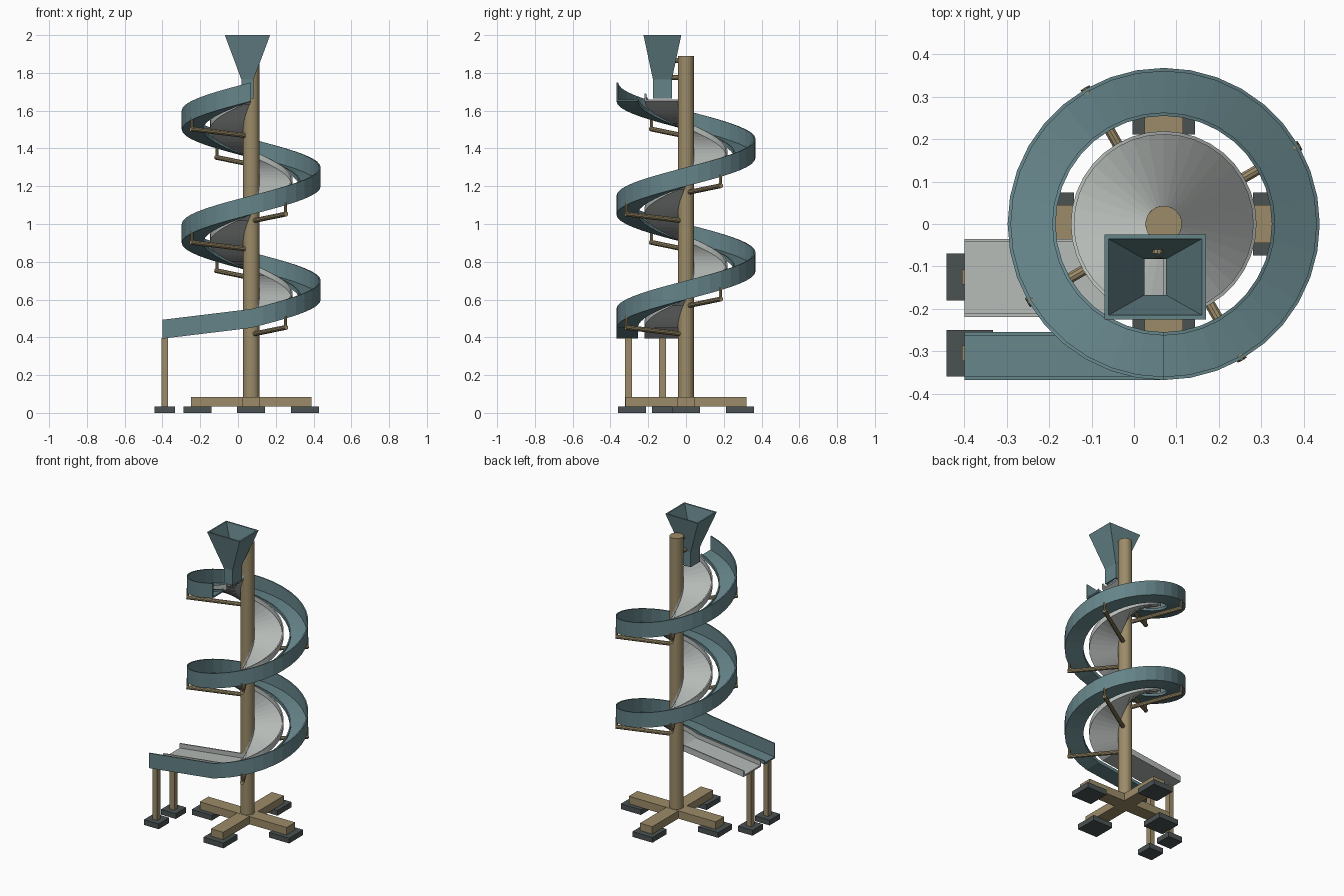
import bpy, bmesh, math
from mathutils import Vector

if "Cube" in bpy.data.objects:
    bpy.data.objects.remove(bpy.data.objects["Cube"])

CX = 0.07                      # axis of the pole and spirals
PITCH, TURNS, SEG = 0.6, 2, 36
TOP_Z = 1.65


def material(name, rgb):
    m = bpy.data.materials.new(name)
    m.diffuse_color = (*rgb, 1)
    m.use_nodes = True
    m.node_tree.nodes["Principled BSDF"].inputs["Base Color"].default_value = m.diffuse_color
    return m


TEAL = material("teal_paint", (0.13, 0.23, 0.25))
TAN = material("tan_frame", (0.33, 0.26, 0.14))
DARK = material("dark_pad", (0.07, 0.085, 0.085))
PALE = material("pale_lining", (0.46, 0.49, 0.47))


def finish(name, bm, mat):
    bmesh.ops.recalc_face_normals(bm, faces=bm.faces)
    me = bpy.data.meshes.new(name)
    bm.to_mesh(me)
    bm.free()
    me.materials.append(mat)
    ob = bpy.data.objects.new(name, me)
    bpy.context.collection.objects.link(ob)
    return ob


def box(name, x, y, z, mat):
    bm = bmesh.new()
    bmesh.ops.create_cube(bm, size=1)
    for v in bm.verts:
        v.co = [lo + (c + 0.5) * (hi - lo) for c, (lo, hi) in zip(v.co, (x, y, z))]
    return finish(name, bm, mat)


def rod(name, a, b, r, mat, sides=10):
    a, b = Vector(a), Vector(b)
    bm = bmesh.new()
    bmesh.ops.create_cone(bm, cap_ends=True, segments=sides, radius1=r, radius2=r, depth=(b - a).length)
    bm.transform((b - a).to_track_quat('Z', 'Y').to_matrix().to_4x4())
    bmesh.ops.translate(bm, verts=bm.verts, vec=(a + b) / 2)
    return finish(name, bm, mat)


def skin(name, rings, mat, closed=False):
    """Join matching rings of points; cap the ends unless closed on itself."""
    bm = bmesh.new()
    rows = [[bm.verts.new(p) for p in ring] for ring in rings]
    n = len(rows[0])
    pairs = list(zip(rows, rows[1:])) + ([(rows[-1], rows[0])] if closed else [])
    for p, q in pairs:
        for i in range(n):
            bm.faces.new((p[i], p[(i + 1) % n], q[(i + 1) % n], q[i]))
    if not closed:
        bm.faces.new(rows[0])
        bm.faces.new(rows[-1])
    return finish(name, bm, mat)


def spiral_chute(name, profile, mat):
    rings = []
    for i in range(TURNS * SEG + 1):
        a = math.radians(270) - 2 * math.pi * i / SEG
        z = TOP_Z - PITCH * i / SEG
        rings.append([(CX + r * math.cos(a), r * math.sin(a), z + h) for r, h in profile])
    # straight run-out at the bottom
    rings.append([(-0.4, -r, 0.393 + h) for r, h in profile])
    return skin(name, rings, mat)


# outer and inner spiral chutes: (radius, height) cross-sections
spiral_chute("outer_chute", [(0.255, 0), (0.368, 0), (0.368, 0.1), (0.36, 0.1), (0.36, 0.01),
                             (0.263, 0.01), (0.263, 0.022), (0.255, 0.022)], TEAL)
spiral_chute("inner_chute", [(0.035, 0), (0.219, 0), (0.219, 0.04), (0.211, 0.04), (0.211, 0.01),
                             (0.043, 0.01), (0.043, 0.04), (0.035, 0.04)], PALE)

# pole
rod("pole", (CX, 0, 0.035), (CX, 0, 1.89), 0.043, TAN, 24)

# cross base and its pads
box("base_beam_x", (CX - 0.32, CX + 0.32), (-0.045, 0.045), (0.033, 0.085), TAN)
box("base_beam_y", (CX - 0.045, CX + 0.045), (-0.32, 0.32), (0.033, 0.084), TAN)
for i, (dx, dy) in enumerate([(1, 0), (0, 1), (-1, 0), (0, -1)]):
    x, y = CX + 0.285 * dx, 0.285 * dy
    box(f"base_pad_{i}", (x - 0.074, x + 0.074), (y - 0.074, y + 0.074), (0, 0.035), DARK)

# run-out posts and pads
for label, y in (("outer", -0.305), ("inner", -0.125)):
    box(f"{label}_post", (-0.405, -0.37), (y - 0.018, y + 0.018), (0.033, 0.396), TAN)
    box(f"{label}_post_pad", (-0.442, -0.333), (y - 0.055, y + 0.055), (0, 0.035), DARK)

# support arms stepping down the spiral, each with a hanger
for i in range(8):
    a = math.radians(210 - 90 * i)
    c, s = math.cos(a), math.sin(a)
    z = 1.503 - 0.15 * i
    rod(f"support_arm_{i}", (CX + 0.03 * c, 0.03 * s, z - 0.035),
        (CX + 0.37 * c, 0.37 * s, z), 0.013, TAN)
    rod(f"arm_hanger_{i}", (CX + 0.363 * c, 0.363 * s, z),
        (CX + 0.363 * c, 0.363 * s, z + 0.06), 0.008, TAN, 8)


# hopper: outside and inside rectangles joined into one open shell
def rect(hx, hy, z):
    return [(0.05 + sx * hx, -0.125 + sy * hy, z) for sx, sy in ((-1, -1), (1, -1), (1, 1), (-1, 1))]


skin("hopper", [rect(0.032, 0.05, 1.665), rect(0.032, 0.05, 1.765), rect(0.12, 0.1, 2.0),
                rect(0.11, 0.09, 2.0), rect(0.025, 0.042, 1.765), rect(0.025, 0.042, 1.665)],
     TEAL, closed=True)

# hopper brackets
for i, (z, y) in enumerate([(1.775, -0.08), (1.865, -0.07)]):
    rod(f"hopper_bracket_{i}", (0.055, y, z), (0.06, -0.02, z), 0.013, TAN)
